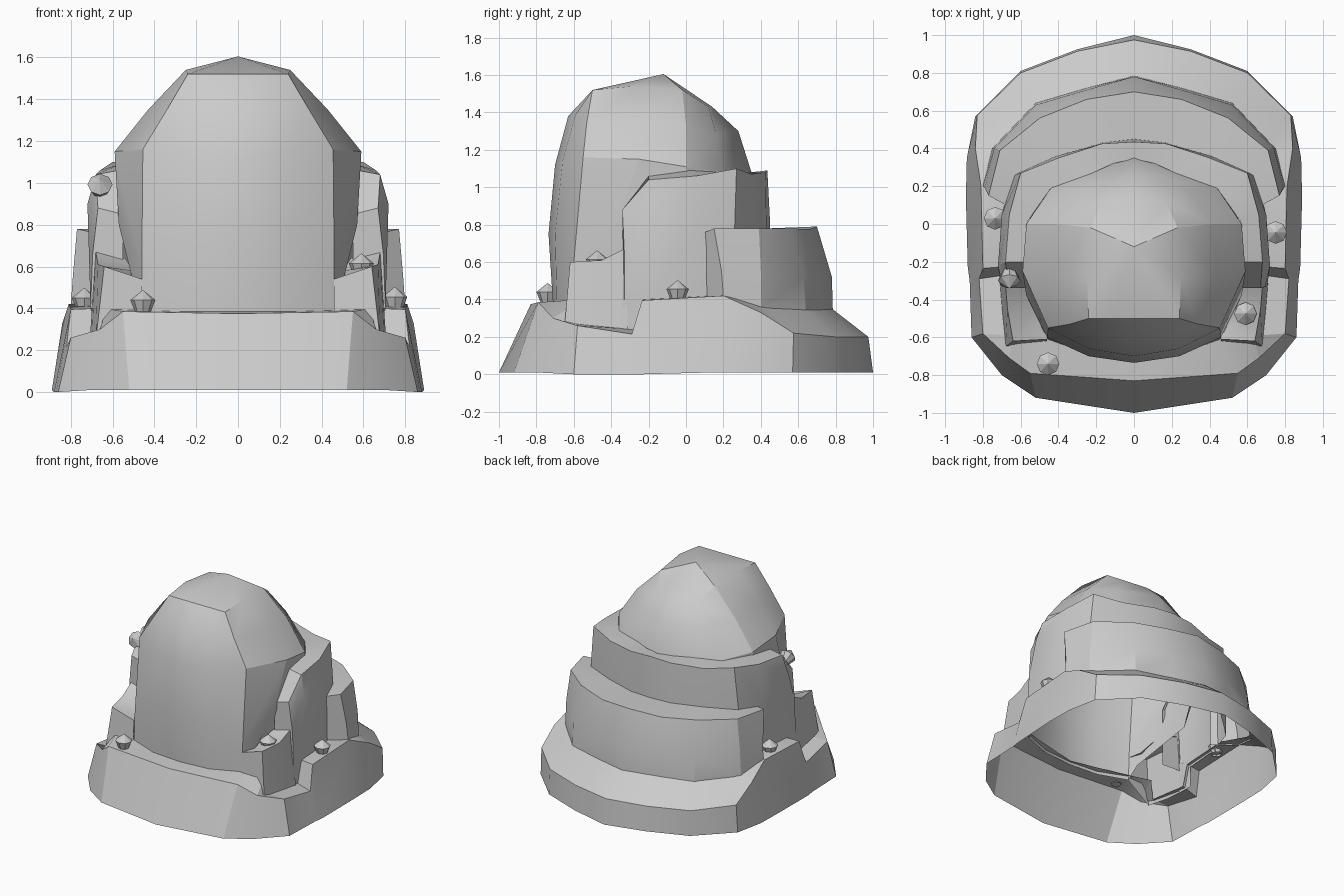
import bpy, bmesh, math
from mathutils import Matrix


def finish(name, bm, mirror=True):
    bmesh.ops.remove_doubles(bm, verts=bm.verts, dist=0.0005)
    me = bpy.data.meshes.new(name)
    bm.to_mesh(me)
    bm.free()
    ob = bpy.data.objects.new(name, me)
    bpy.context.collection.objects.link(ob)
    if mirror:
        m = ob.modifiers.new("mirror", 'MIRROR')
        m.merge_threshold = 0.002
    bpy.ops.object.select_all(action='DESELECT')
    ob.select_set(True)
    bpy.context.view_layer.objects.active = ob
    bpy.ops.object.shade_smooth_by_angle(angle=math.radians(28))
    return ob


def skin(name, stations, cap=False):
    """Loft half-sections running from the front round the +x side to the back, mirrored in x."""
    bm = bmesh.new()
    g = [[bm.verts.new(p) for p in s] for s in stations]
    for a, b in zip(g, g[1:]):
        for j in range(len(a) - 1):
            bm.faces.new((a[j], b[j], b[j + 1], a[j + 1]))
    if cap:  # close the front end of a terrace
        foot = stations[0][-1][:2] + (stations[0][0][2],)
        bm.faces.new([bm.verts.new(foot)] + g[0])
    return finish(name, bm)


# Central boulder: half rings from the ledge up to the crown
crown = (0, -.12, 1.605)
rings = [
    [(0, -.71, .36), (.24, -.69, .36), (.46, -.61, .36), (.475, -.53, .45), (.55, -.1, .6), (.42, .2, .9), (0, .36, .95)],
    [(0, -.735, .75), (.24, -.70, .75), (.46, -.60, .6), (.57, -.38, .80), (.57, 0, .85), (.44, .21, 1.0), (0, .36, 1.02)],
    [(0, -.70, 1.12), (.24, -.66, 1.14), (.455, -.55, 1.16), (.59, -.25, 1.15), (.57, 0, 1.11), (.44, .19, 1.08), (0, .35, 1.08)],
    [(0, -.63, 1.38), (.2, -.59, 1.39), (.34, -.53, 1.35), (.43, -.28, 1.35), (.42, 0, 1.33), (.30, .16, 1.29), (0, .28, 1.30)],
    [(0, -.5, 1.52), (.12, -.5, 1.52), (.24, -.5, 1.52), (.25, -.28, 1.54), (.23, -.02, 1.52), (.17, .12, 1.43), (0, .14, 1.43)],
]
skin("central_boulder", [list(s) + [crown] for s in zip(*rings)])

# Base ring: each station is foot, rim, inner edge of the ledge
skin("base_ring", [
    [(0, -1, .01), (0, -.83, .375), (0, -.70, .385)],
    [(.52, -.92, .01), (.55, -.79, .385), (.44, -.60, .39)],
    [(.70, -.80, .01), (.66, -.71, .30), (.63, -.56, .40)],
    [(.86, -.60, 0), (.80, -.58, .26), (.67, -.59, .27)],
    [(.87, -.30, 0), (.82, -.29, .215), (.68, -.27, .24)],
    [(.88, -.23, 0), (.80, -.235, .395), (.68, -.225, .40)],
    [(.89, .14, .01), (.81, .20, .42), (.68, .15, .42)],
    [(.885, .35, .01), (.84, .40, .33), (.73, .37, .38)],
    [(.84, .57, .01), (.83, .575, .22), (.71, .43, .36)],
    [(.60, .81, .01), (.60, .80, .20), (.51, .62, .36)],
    [(.30, .925, .01), (.30, .915, .20), (.25, .705, .355)],
    [(0, 1, .01), (0, .975, .20), (0, .775, .355)],
])

# Low shoulder in front of the upper terrace
skin("side_step", [
    [(.46, -.62, .37), (.46, -.61, .54), (.45, -.58, .53)],
    [(.68, -.65, .25), (.64, -.62, .60), (.48, -.50, .54)],
    [(.70, -.45, .23), (.67, -.45, .61), (.50, -.42, .58)],
    [(.71, -.31, .23), (.68, -.33, .67), (.54, -.32, .64)],
])

# Middle terrace
skin("middle_terrace", [
    [(.80, .20, .41), (.79, .19, .55), (.77, .15, .78), (.64, .08, .75)],
    [(.75, .40, .35), (.74, .40, .55), (.71, .39, .78), (.61, .26, .78)],
    [(.52, .64, .34), (.52, .63, .52), (.50, .56, .78), (.40, .34, .78)],
    [(.25, .72, .34), (.25, .71, .52), (.25, .66, .775), (.17, .42, .775)],
    [(0, .785, .34), (0, .78, .52), (0, .70, .79), (0, .44, .78)],
], cap=True)

# Upper terrace
skin("upper_terrace", [
    [(.705, -.33, .40), (.695, -.33, .66), (.67, -.34, .88), (.55, -.34, .85)],
    [(.70, -.20, .38), (.72, -.22, .90), (.68, -.20, 1.04), (.57, -.20, 1.06)],
    [(.70, .05, .40), (.70, .05, .78), (.66, .05, 1.06), (.56, .02, 1.09)],
    [(.65, .24, .42), (.63, .26, .78), (.60, .27, 1.10), (.44, .19, 1.08)],
    [(.41, .36, .75), (.41, .36, .80), (.40, .35, 1.07), (.22, .27, 1.08)],
    [(.17, .43, .75), (.17, .43, .80), (.17, .425, 1.08), (.11, .32, 1.08)],
    [(0, .45, .75), (0, .45, .80), (0, .435, 1.09), (0, .345, 1.08)],
], cap=True)

# Riser joining the notch floor to the side ledge
skin("notch_riser", [
    [(.70, -.34, .22), (.70, -.34, .45)],
    [(.70, -.21, .22), (.70, -.21, .45)],
])


# Small faceted buds growing on the ledges
def bud(name, loc, tilt=0):
    bm = bmesh.new()
    n, rows = 8, []
    for r, z in ((.036, 0), (.06, .06)):
        rows.append([bm.verts.new((r * math.cos(k * math.tau / n), r * math.sin(k * math.tau / n), z)) for k in range(n)])
    tip = bm.verts.new((0, 0, .108))
    for k in range(n):
        q = (k + 1) % n
        bm.faces.new((rows[0][k], rows[0][q], rows[1][q], rows[1][k]))
        bm.faces.new((rows[1][k], rows[1][q], tip))
    bm.transform(Matrix.Translation(loc) @ Matrix.Rotation(tilt, 4, 'X'))
    finish(name, bm, mirror=False)


for i, (p, t) in enumerate([((-.455, -.74, .38), 0), ((-.735, .03, .39), 0), ((.75, -.045, .395), 0),
                            ((.59, -.475, .555), 0), ((-.66, -.25, .96), 1.0)]):
    bud(f"bud_{i + 1}", p, t)
